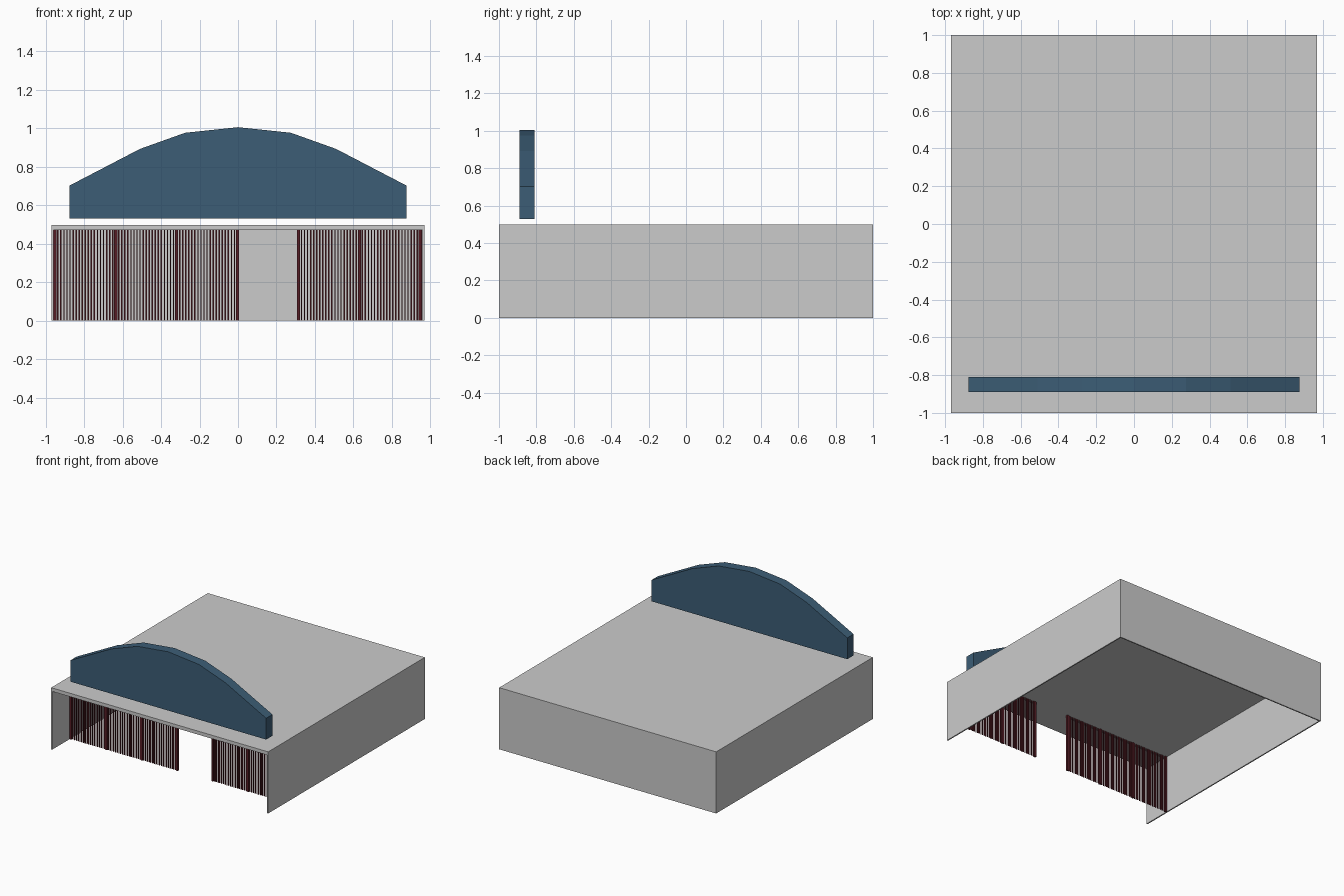
import bpy, bmesh

if "Cube" in bpy.data.objects:
    bpy.data.objects.remove(bpy.data.objects["Cube"])


def material(name, rgb):
    m = bpy.data.materials.new(name)
    m.diffuse_color = (*rgb, 1)
    m.use_nodes = True
    m.node_tree.nodes["Principled BSDF"].inputs["Base Color"].default_value = m.diffuse_color
    return m


def add_box(bm, x0, x1, y0, y1, z0, z1):
    res = bmesh.ops.create_cube(bm, size=1)
    for v in res["verts"]:
        v.co = ((x0 + x1) / 2 + v.co.x * (x1 - x0),
                (y0 + y1) / 2 + v.co.y * (y1 - y0),
                (z0 + z1) / 2 + v.co.z * (z1 - z0))


def finish(name, bm, mat=None):
    bmesh.ops.recalc_face_normals(bm, faces=bm.faces[:])
    me = bpy.data.meshes.new(name)
    bm.to_mesh(me)
    bm.free()
    if mat:
        me.materials.append(mat)
    ob = bpy.data.objects.new(name, me)
    bpy.context.collection.objects.link(ob)
    return ob


def box_object(name, boxes, mat=None):
    bm = bmesh.new()
    for b in boxes:
        add_box(bm, *b)
    return finish(name, bm, mat)


red = material("dark_red", (0.09, 0.012, 0.018))
blue = material("slate_blue", (0.045, 0.11, 0.18))

W, T, H, CEIL = 0.97, 0.01, 0.498, 0.47

# Building shell: roof slab, two side walls and back wall, open front and bottom
box_object("roof", [(-W, W, -1, 1, CEIL, H)])
box_object("left_wall", [(-W, -W + T, -1, 1, 0, CEIL)])
box_object("right_wall", [(W - T, W, -1, 1, 0, CEIL)])
box_object("back_wall", [(-W + T, W - T, 1 - T, 1, 0, CEIL)])

# Storefront posts and thin bars, with one bay left open as the doorway
FRONT, BAYS, OPEN_BAY, BARS = -0.77, 6, 3, 19
X0, X1 = -0.952, 0.947
step = (X1 - X0) / BAYS
posts, bars = [], []
for i in range(BAYS + 1):
    x = X0 + i * step
    posts.append((x - 0.008, x + 0.008, FRONT - 0.008, FRONT + 0.008, 0, CEIL))
    if i < BAYS and i != OPEN_BAY:
        for j in range(1, BARS + 1):
            b = x + j * step / (BARS + 1)
            bars.append((b - 0.0035, b + 0.0035, FRONT - 0.0035, FRONT + 0.0035, 0, CEIL))
box_object("front_posts", posts, red)
box_object("front_bars", bars, red)

# Arched sign board above the roof
half = [(0.875, 0.53), (0.875, 0.702), (0.51, 0.892), (0.275, 0.976)]
profile = half + [(0, 1.005)] + [(-x, z) for x, z in reversed(half)]
bm = bmesh.new()
face = bm.faces.new([bm.verts.new((x, -0.89, z)) for x, z in profile])
ext = bmesh.ops.extrude_face_region(bm, geom=[face], use_keep_orig=True)
bmesh.ops.translate(bm, vec=(0, 0.08, 0),
                    verts=[g for g in ext["geom"] if isinstance(g, bmesh.types.BMVert)])
finish("arched_sign_board", bm, blue)
